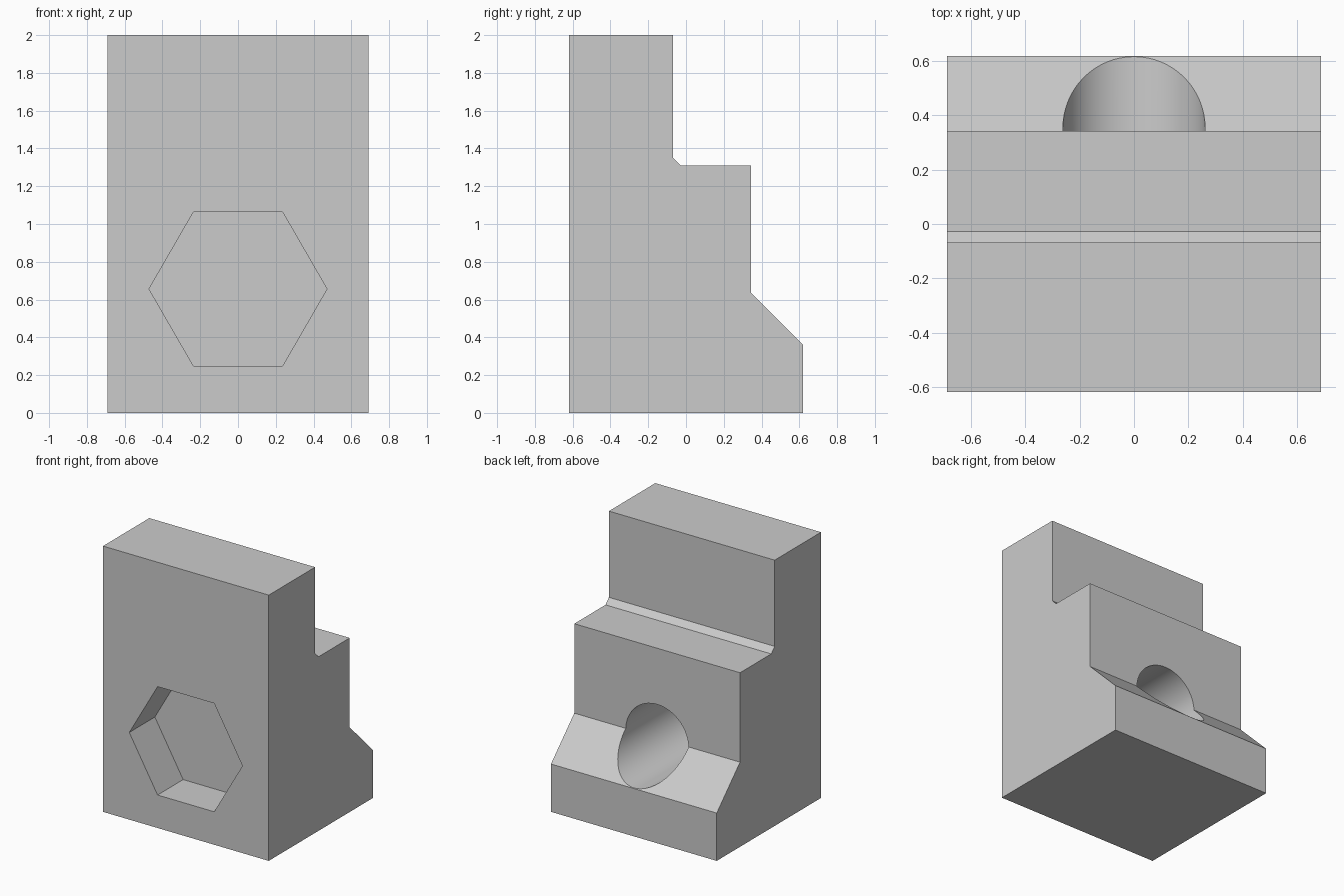
import bpy
import math

cube = bpy.data.objects.get("Cube")
if cube:
    bpy.data.objects.remove(cube, do_unlink=True)

HALF_WIDTH = 0.69
FRONT, BACK = -0.62, 0.62

grey = bpy.data.materials.new("light_grey")
grey.use_nodes = True
colour = (0.6, 0.6, 0.6, 1)
grey.diffuse_color = colour
grey.node_tree.nodes["Principled BSDF"].inputs["Base Color"].default_value = colour

# Stepped block: side profile (y, z) extruded across x
profile = [(FRONT, 0), (BACK, 0), (BACK, 0.36), (0.343, 0.637), (0.343, 1.31),
           (-0.028, 1.31), (-0.069, 1.351), (-0.069, 2), (FRONT, 2)]
n = len(profile)
verts = [(x, y, z) for x in (-HALF_WIDTH, HALF_WIDTH) for y, z in profile]
faces = [tuple(reversed(range(n))), tuple(range(n, 2 * n))]
faces += [(i, (i + 1) % n, n + (i + 1) % n, n + i) for i in range(n)]
mesh = bpy.data.meshes.new("stepped_block")
mesh.from_pydata(verts, [], faces)
mesh.materials.append(grey)
block = bpy.data.objects.new("stepped_block", mesh)
bpy.context.collection.objects.link(block)


def cut_along_y(name, sides, radius, z, y0, y1, turn=0):
    """Subtract a prism that runs along y from the block."""
    bpy.ops.mesh.primitive_cylinder_add(
        vertices=sides, radius=radius, depth=y1 - y0,
        location=(0, (y0 + y1) / 2, z), rotation=(math.pi / 2, turn, 0))
    cutter = bpy.context.object
    cutter.name = name
    cutter.hide_render = True
    cutter.data.materials.append(grey)
    mod = block.modifiers.new(name, "BOOLEAN")
    mod.operation = "DIFFERENCE"
    mod.solver = "EXACT"
    mod.object = cutter
    bpy.ops.object.select_all(action="DESELECT")
    block.select_set(True)
    bpy.context.view_layer.objects.active = block
    bpy.ops.object.modifier_apply(modifier=mod.name)
    bpy.data.objects.remove(cutter, do_unlink=True)


# Hexagonal pocket in the front, corners pointing sideways
cut_along_y("hex_pocket_cutter", 6, 0.471, 0.656, FRONT - 0.1, -0.316, math.pi / 6)
# Round blind hole in the back, breaking through the slope
cut_along_y("round_hole_cutter", 64, 0.262, 0.625, -0.28, BACK + 0.1)

bpy.ops.object.shade_smooth_by_angle(angle=math.radians(30))
